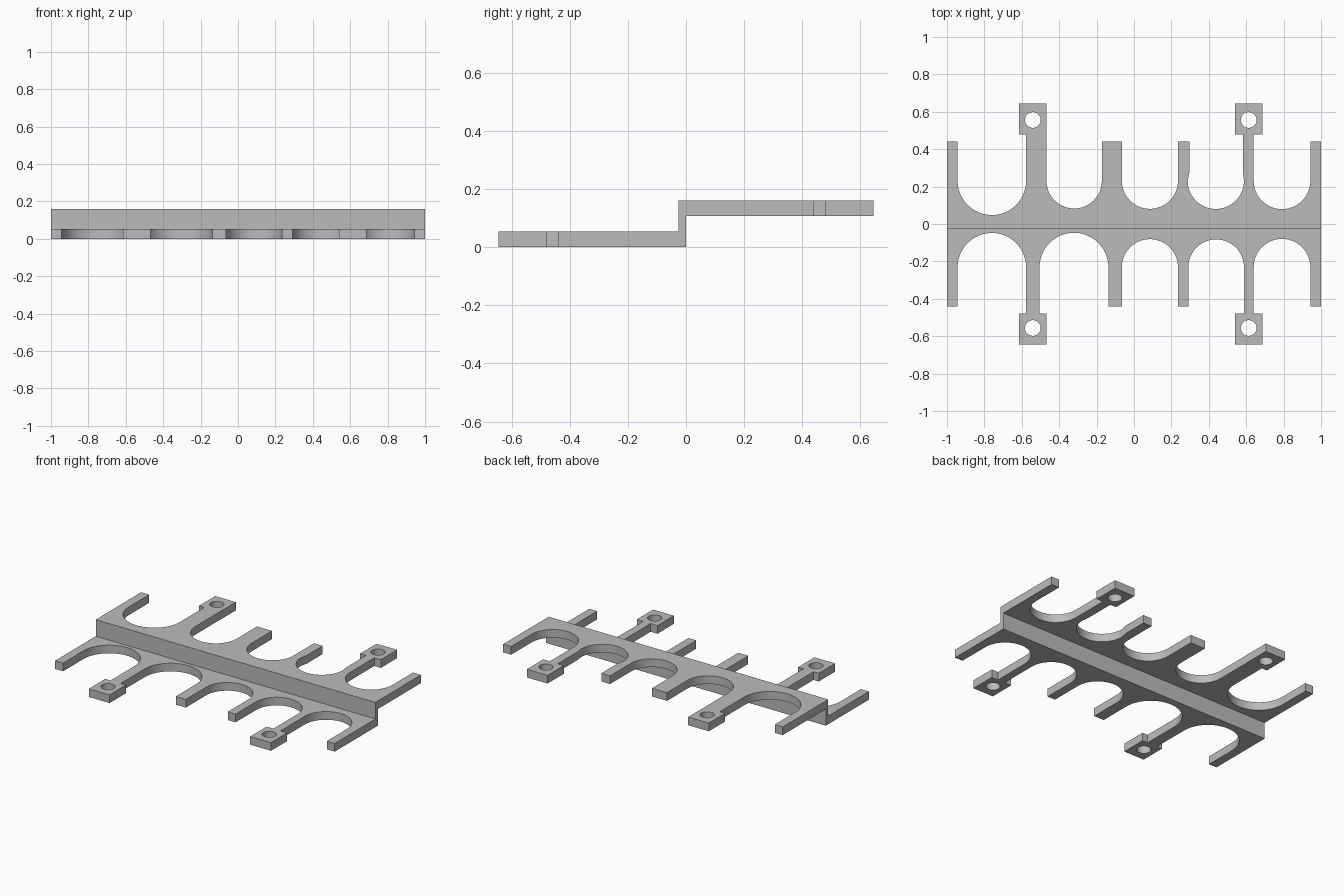
import bpy
import math

if "Cube" in bpy.data.objects:
    bpy.data.objects.remove(bpy.data.objects["Cube"], do_unlink=True)

THICK, HEIGHT, WEB = 0.053, 0.16, 0.025
ARC_Y, FLARE_Y, TIP, TAB_IN, TAB_OUT = 0.231, 0.28, 0.44, 0.478, 0.645
TAB_HALF, HOLE_Y, HOLE_R = 0.074, 0.556, 0.042

grey = bpy.data.materials.new("plain grey")
grey.use_nodes = True
grey.diffuse_color = (0.5, 0.5, 0.5, 1)
grey.node_tree.nodes["Principled BSDF"].inputs["Base Color"].default_value = (0.5, 0.5, 0.5, 1)


def arc(cx, cy, r, start, end, steps):
    """Points along a circular arc."""
    angles = [start + (end - start) * i / steps for i in range(steps + 1)]
    return [(cx + r * math.cos(a), cy + r * math.sin(a)) for a in angles]


def comb_outline(fingers, base):
    """Outline of a comb: fingers are (left, right, tab centre, left flare, right flare)."""
    pts = [(-1, base)]
    for i, (x0, x1, tab, f0, f1) in enumerate(fingers):
        if f0:
            pts.append((x0 + f0, FLARE_Y))
        if tab is None:
            pts += [(x0 + f0, TIP), (x1 + f1, TIP)]
        else:
            a, b = tab - TAB_HALF, tab + TAB_HALF
            pts += [(x0 + f0, TAB_IN), (a, TAB_IN), (a, TAB_OUT),
                    (b, TAB_OUT), (b, TAB_IN), (x1 + f1, TAB_IN)]
        if f1:
            pts.append((x1 + f1, FLARE_Y))
        if i + 1 < len(fingers):
            nxt = fingers[i + 1][0]
            pts += arc((x1 + nxt) / 2, ARC_Y, (nxt - x1) / 2, math.pi, 2 * math.pi, 32)
    return pts + [(1, base)]


def make_comb(name, fingers, base, side, z):
    """Flat comb plate with a round hole in every tab."""
    loops = [comb_outline(fingers, base)]
    loops += [arc(f[2], HOLE_Y, HOLE_R, 0, math.tau, 32)[:-1] for f in fingers if f[2] is not None]
    curve = bpy.data.curves.new(name, 'CURVE')
    curve.dimensions = '2D'
    curve.fill_mode = 'BOTH'
    curve.extrude = THICK / 2
    for loop in loops:
        spline = curve.splines.new('POLY')
        spline.points.add(len(loop) - 1)
        for p, (x, y) in zip(spline.points, loop):
            p.co = (x, side * y, 0, 1)
        spline.use_cyclic_u = True
    obj = bpy.data.objects.new(name, curve)
    bpy.context.collection.objects.link(obj)
    obj.location.z = z + THICK / 2
    bpy.ops.object.select_all(action='DESELECT')
    obj.select_set(True)
    bpy.context.view_layer.objects.active = obj
    bpy.ops.object.convert(target='MESH')
    obj = bpy.context.object
    # Weld the caps to the walls
    bpy.ops.object.mode_set(mode='EDIT')
    bpy.ops.mesh.select_all(action='SELECT')
    bpy.ops.mesh.remove_doubles(threshold=0.0002)
    bpy.ops.mesh.normals_make_consistent(inside=False)
    bpy.ops.object.mode_set(mode='OBJECT')
    bpy.ops.object.shade_smooth_by_angle(angle=math.radians(30))
    obj.data.materials.clear()
    obj.data.materials.append(grey)


# Upper comb pointing back
make_comb("upper_back_comb", [
    (-1, -0.943, None, 0, 0), (-0.577, -0.468, -0.541, 0, 0),
    (-0.172, -0.065, None, 0, 0), (0.235, 0.287, None, 0, 0.01),
    (0.588, 0.64, 0.613, -0.006, 0), (0.943, 1, None, 0, 0)], 0, 1, HEIGHT - THICK)

# Lower comb pointing forward
make_comb("lower_front_comb", [
    (-1, -0.943, None, 0, 0), (-0.577, -0.505, -0.541, 0, 0),
    (-0.137, -0.065, None, 0, 0), (0.235, 0.291, None, 0, 0),
    (0.588, 0.64, 0.613, 0, 0), (0.943, 1, None, 0, 0)], WEB, -1, 0)

# Upright wall joining the two combs
bpy.ops.mesh.primitive_cube_add(size=1, location=(0, -WEB / 2, HEIGHT / 2))
wall = bpy.context.object
wall.name = "centre_wall"
wall.scale = (2, WEB, HEIGHT)
wall.data.materials.append(grey)
